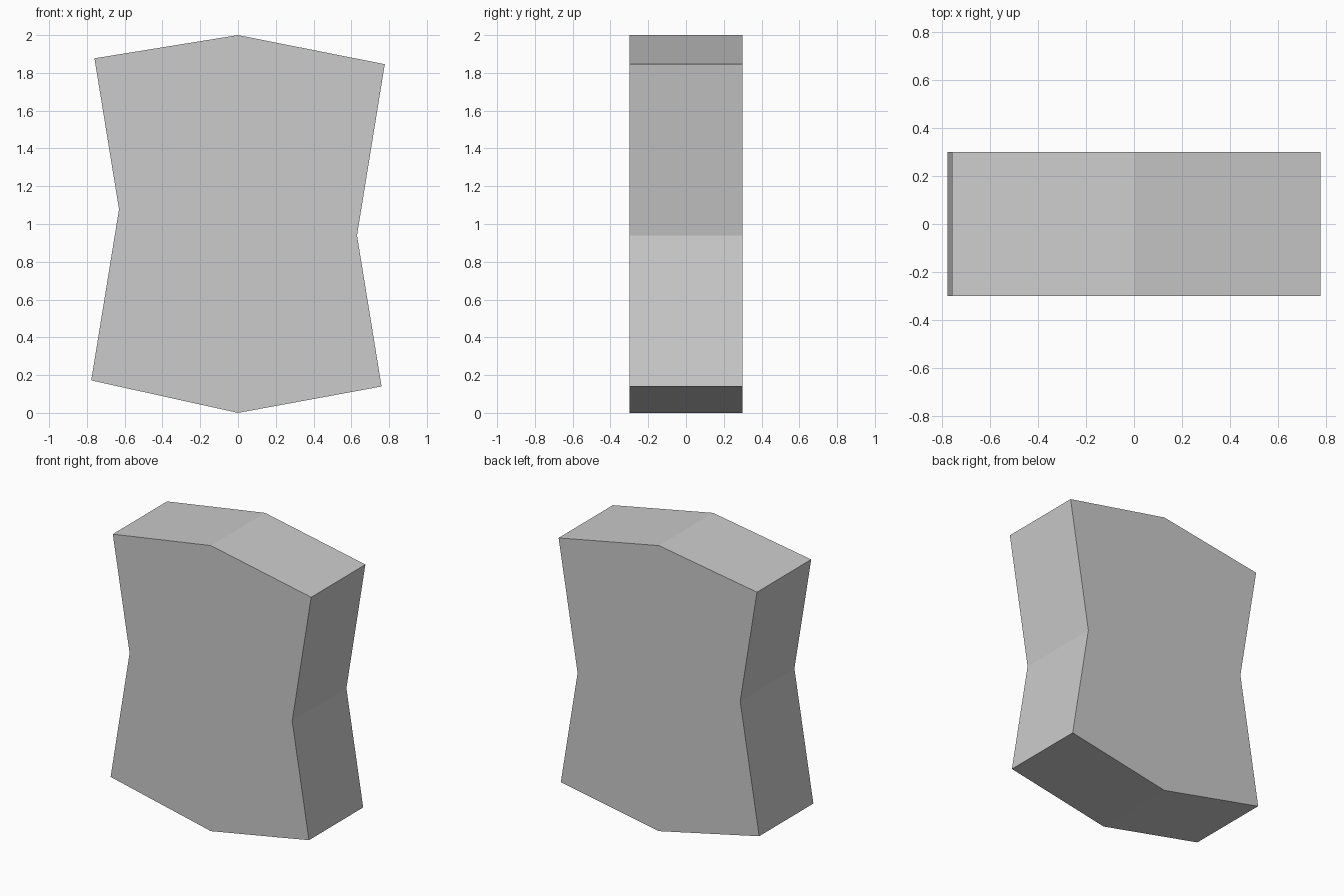
import bpy
import bmesh

if "Cube" in bpy.data.objects:
    bpy.data.objects.remove(bpy.data.objects["Cube"])

# Front outline (x, z), counter-clockwise seen from the front
OUTLINE = [(0, 0), (0.76, 0.14), (0.63, 0.94), (0.777, 1.846),
           (0, 2), (-0.76, 1.877), (-0.63, 1.078), (-0.777, 0.172)]
HALF_DEPTH = 0.3

# Slab: outline extruded from front to back
bm = bmesh.new()
front = bm.faces.new([bm.verts.new((x, -HALF_DEPTH, z)) for x, z in OUTLINE])
extruded = bmesh.ops.extrude_face_region(bm, geom=[front], use_keep_orig=True)
back = [v for v in extruded["geom"] if isinstance(v, bmesh.types.BMVert)]
bmesh.ops.translate(bm, verts=back, vec=(0, 2 * HALF_DEPTH, 0))
bmesh.ops.recalc_face_normals(bm, faces=bm.faces)

mesh = bpy.data.meshes.new("waisted_slab")
bm.to_mesh(mesh)
bm.free()
slab = bpy.data.objects.new("waisted_slab", mesh)
bpy.context.collection.objects.link(slab)
